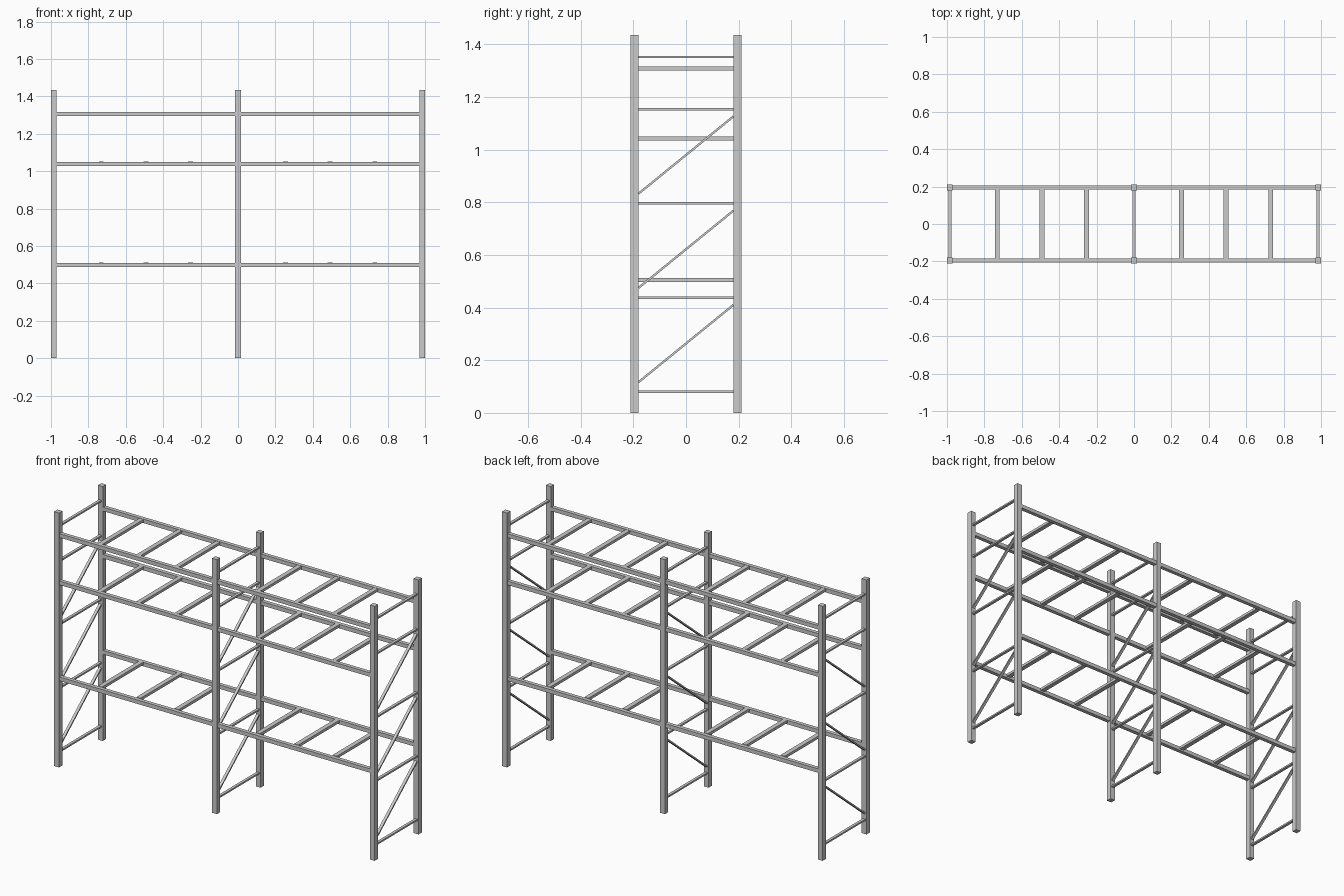
import bpy, bmesh, math
from mathutils import Matrix, Vector

if "Cube" in bpy.data.objects:
    bpy.data.objects.remove(bpy.data.objects["Cube"])

POST_X = (-0.985, 0.0, 0.985)
POST_Y = 0.195
POST_W = 0.03
HEIGHT = 1.435
INNER = POST_Y - POST_W / 2            # inside face of the posts


def bar(name, center, size, tilt=0.0):
    """Box bar, optionally tilted about the x axis."""
    bm = bmesh.new()
    bmesh.ops.create_cube(bm, size=1.0, matrix=Matrix.Diagonal((*size, 1.0)))
    mesh = bpy.data.meshes.new(name)
    bm.to_mesh(mesh)
    bm.free()
    ob = bpy.data.objects.new(name, mesh)
    ob.location = Vector(center)
    ob.rotation_euler.x = tilt
    bpy.context.collection.objects.link(ob)
    return ob


# Upright frames: two posts, horizontal struts and diagonal braces
STRUT_Z = (0.08, 0.438, 0.796, 1.154, 1.352)
for x in POST_X:
    for side in (-1, 1):
        bar("upright_post", (x, side * POST_Y, HEIGHT / 2), (POST_W, POST_W, HEIGHT))
    for z in STRUT_Z:
        bar("frame_strut", (x, 0, z), (0.016, 2 * INNER, 0.009))
    for z0, z1 in zip(STRUT_Z[:3], STRUT_Z[1:4]):
        low, high = z0 + 0.037, z1 - 0.028
        run, rise = 2 * INNER, high - low
        bar("diagonal_brace", (x, 0, (low + high) / 2),
            (0.016, math.hypot(run, rise), 0.008), math.atan2(rise, run))

# Shelf levels: (beam centre height, crossbar centre height)
LEVELS = ((0.498, 0.504), (1.039, 1.043), (1.306, 1.308))
for x0, x1 in zip(POST_X[:-1], POST_X[1:]):
    a, b = x0 + POST_W / 2, x1 - POST_W / 2
    for beam_z, cross_z in LEVELS:
        for side in (-1, 1):
            bar("shelf_beam", ((a + b) / 2, side * POST_Y, beam_z), (b - a, 0.022, 0.022))
        # three crossbars at the quarter points of each bay
        for i in (1, 2, 3):
            bar("shelf_crossbar", (a + (b - a) * i / 4, 0, cross_z),
                (0.026, 2 * (POST_Y - 0.011), 0.015))
